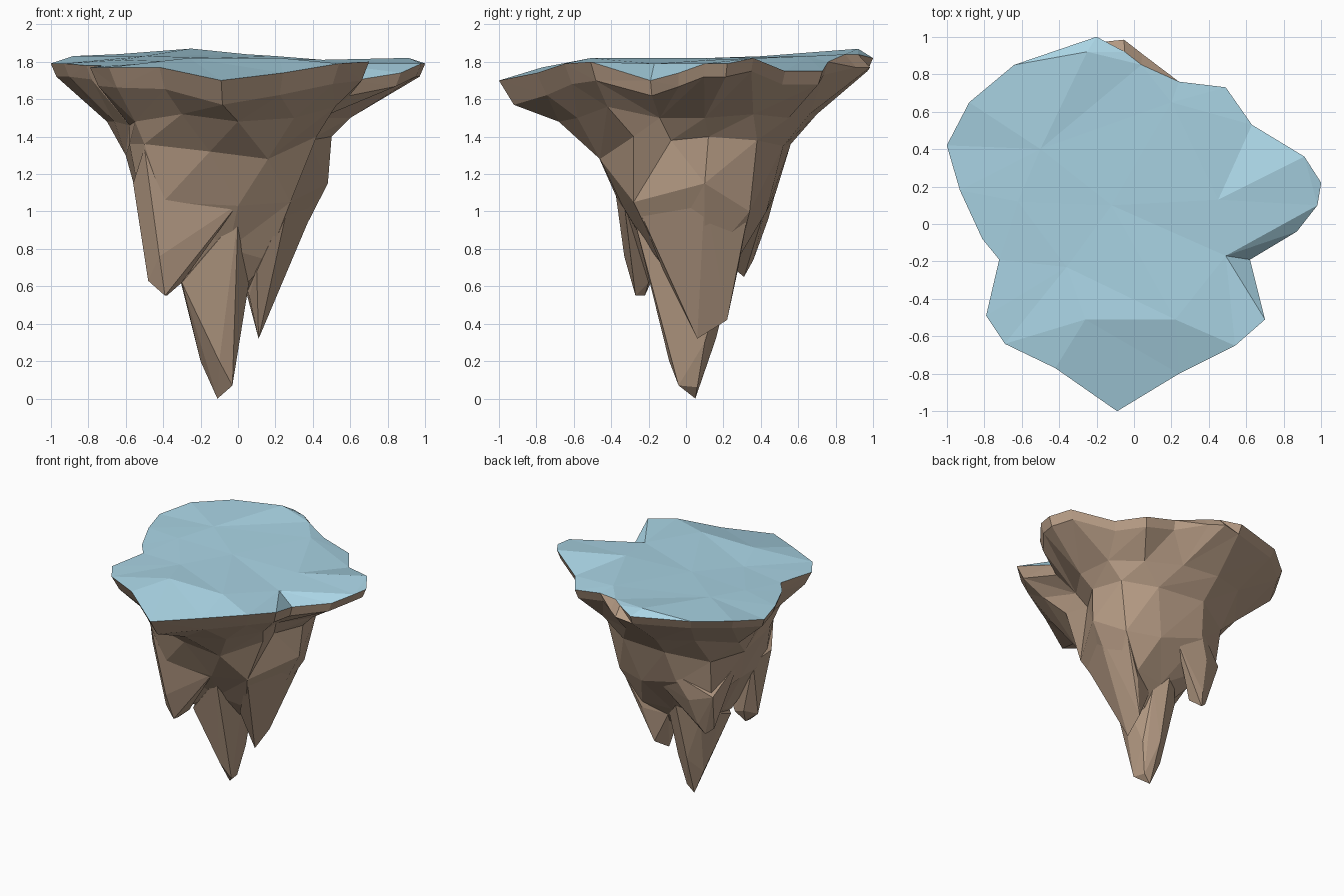
import bpy, bmesh, math
from mathutils import Vector
from mathutils.geometry import delaunay_2d_cdt


def material(name, rgb):
    m = bpy.data.materials.new(name)
    m.diffuse_color = (*rgb, 1)
    return m


ROCK = material("rock", (0.48, 0.34, 0.24))
TURF = material("turf", (0.40, 0.66, 0.78))


def finish(bm, name, mat):
    me = bpy.data.meshes.new(name)
    bm.to_mesh(me)
    bm.free()
    me.materials.append(mat)
    ob = bpy.data.objects.new(name, me)
    bpy.context.collection.objects.link(ob)
    return ob


def angle(p):
    return math.atan2(p[1], p[0])


def by_angle(points):
    return sorted(points, key=angle)


def bridge(bm, a, b):
    """Triangle strip between two closed rings, stepping round by angle."""
    i = j = 0
    na, nb = len(a), len(b)
    full = 2 * math.pi
    while i < na or j < nb:
        ang_a = angle(a[(i + 1) % na].co) + full * ((i + 1) // na)
        ang_b = angle(b[(j + 1) % nb].co) + full * ((j + 1) // nb)
        if j >= nb or (i < na and ang_a <= ang_b):
            bm.faces.new((a[i % na], a[(i + 1) % na], b[j % nb]))
            i += 1
        else:
            bm.faces.new((a[i % na], b[(j + 1) % nb], b[j % nb]))
            j += 1


def hull(name, points):
    bm = bmesh.new()
    for p in points:
        bm.verts.new(p)
    bmesh.ops.convex_hull(bm, input=bm.verts)
    loose = [v for v in bm.verts if not v.link_faces]
    bmesh.ops.delete(bm, geom=loose, context='VERTS')
    bmesh.ops.recalc_face_normals(bm, faces=bm.faces)
    return finish(bm, name, ROCK)


# Plateau rim and the few raised or sunken points inside it
rim = by_angle([
    (-.20, 1.0, 1.82), (-.05, .92, 1.84), (.04, .85, 1.84), (.24, .76, 1.80),
    (.49, .73, 1.75), (.63, .53, 1.75), (.91, .36, 1.82), (1.0, .22, 1.79),
    (.98, .10, 1.79), (.87, -.04, 1.74), (.62, -.19, 1.70), (.70, -.51, 1.80),
    (.54, -.65, 1.79), (.24, -.80, 1.74), (-.09, -1.0, 1.70), (-.42, -.77, 1.77),
    (-.69, -.64, 1.77), (-.79, -.49, 1.77), (-.72, -.19, 1.78), (-.81, -.08, 1.78),
    (-.93, .18, 1.79), (-1.0, .42, 1.79), (-.88, .65, 1.83), (-.64, .85, 1.84)])
inner = [(.49, -.17, 1.79), (-.12, .10, 1.82), (-.36, -.23, 1.80), (-.62, .12, 1.81),
         (.22, -.51, 1.82), (-.26, -.51, 1.82), (-.25, .92, 1.87), (.45, .13, 1.81),
         (-.50, .40, 1.83), (.20, .65, 1.83)]

# Turf top, with a crease kept along the notch on the right
pts = rim + inner
n = len(rim)
tip = next(i for i, p in enumerate(rim) if p[:2] == (.98, .10))
edges = [(i, (i + 1) % n) for i in range(n)] + [(n, tip)]
co, _, tris, orig, _, _ = delaunay_2d_cdt(
    [Vector(p[:2]) for p in pts], edges, [], 1, 1e-5)
bm = bmesh.new()
vs = [bm.verts.new((c.x, c.y, pts[o[0]][2])) for c, o in zip(co, orig)]
for t in tris:
    bm.faces.new([vs[k] for k in t])
bmesh.ops.recalc_face_normals(bm, faces=bm.faces)
if sum(f.normal.z for f in bm.faces) < 0:
    bmesh.ops.reverse_faces(bm, faces=bm.faces)
finish(bm, "turf_top", TURF)

# Rock body: overhanging lip, then rings narrowing downwards
lip = []
for x, y, z in rim:
    f = max(0, -y)
    s = 1.07 if y > .8 and -.1 < x < .1 else .97 - .05 * f
    lip.append((x * s, y * s, z - .07 - .06 * f))
shoulder = [
    (.60, .10, 1.50), (.55, .36, 1.52), (.36, .55, 1.50), (.08, .66, 1.52),
    (-.22, .70, 1.52), (-.50, .60, 1.55), (-.70, .32, 1.48), (-.66, .02, 1.48),
    (-.58, -.22, 1.46), (-.55, -.45, 1.48), (-.30, -.62, 1.52), (0, -.68, 1.48),
    (.30, -.58, 1.50), (.52, -.42, 1.56), (.44, -.14, 1.50)]
waist = [
    (.50, .12, 1.40), (.44, .38, 1.38), (.20, .52, 1.35), (-.20, .56, 1.36),
    (-.50, .40, 1.30), (-.60, .10, 1.30), (-.58, -.25, 1.36), (-.50, -.42, 1.36),
    (-.15, -.48, 1.32), (.16, -.46, 1.28), (.42, -.28, 1.40), (.38, -.08, 1.38)]
belly = [
    (.48, .10, 1.15), (.36, .34, 1.0), (.10, .43, 1.0), (-.25, .48, 1.10),
    (-.48, .36, 1.0), (-.53, .05, 1.05), (-.52, -.28, 1.05), (-.40, -.36, 1.05),
    (0, -.34, 1.03), (.28, -.28, 1.05)]
base = [
    (.26, .10, .72), (.20, .28, .75), (-.05, .25, .74), (-.26, .16, .74),
    (-.34, 0, .72), (-.30, -.16, .66), (-.05, -.20, .80), (.16, -.13, .74)]
bm = bmesh.new()
rings = [[bm.verts.new(p) for p in by_angle(r)]
         for r in (rim, lip, shoulder, waist, belly, base)]
for a, b in zip(rings, rings[1:]):
    bridge(bm, a, b)
# The body closes to a point hidden inside the main spike
centre = bm.verts.new((-.10, .05, .45))
for k, v in enumerate(rings[-1]):
    bm.faces.new((v, rings[-1][k - 1], centre))
bmesh.ops.recalc_face_normals(bm, faces=bm.faces)
if sum(f.normal.z for f in centre.link_faces) > 0:
    bmesh.ops.reverse_faces(bm, faces=bm.faces)
finish(bm, "rock_body", ROCK)

# Hanging rock spikes, each rooted in the belly of the body
hull("main_spike", [
    (-.32, 0, .68), (-.25, .17, .68), (0, .22, .70), (.08, -.05, .75),
    (-.05, -.21, .85), (-.30, -.15, .62), (-.20, .06, .20), (-.10, -.09, .20),
    (0, .10, .30), (-.12, .16, .32), (-.03, -.04, .07), (-.05, .06, .06),
    (-.11, .05, 0), (0, -.28, .97), (-.1, .33, .98)])
hull("right_spike", [
    (.06, 0, .55), (.11, .06, .32), (.13, .22, .42), (.20, .28, .70),
    (.22, .05, .66), (.10, -.12, .68), (.02, .20, .66), (.44, .10, 1.10),
    (.27, -.27, 1.05), (.34, .33, .98)])
hull("front_left_spike", [
    (-.56, -.30, 1.15), (-.52, -.12, 1.10), (-.50, -.41, 1.34), (0, -.33, 1.04),
    (-.30, -.20, .62), (-.48, -.24, .63), (-.39, -.27, .55), (-.38, -.22, .55),
    (-.42, -.33, .76), (-.40, -.17, .66)])
hull("back_left_spike", [
    (-.57, .12, 1.24), (-.22, .50, 1.18), (-.05, .43, 1.04), (-.45, .28, .70),
    (-.39, .31, .65), (-.36, .36, .74), (-.32, .25, .70), (-.50, .37, 1.0),
    (-.33, .44, .96)])
